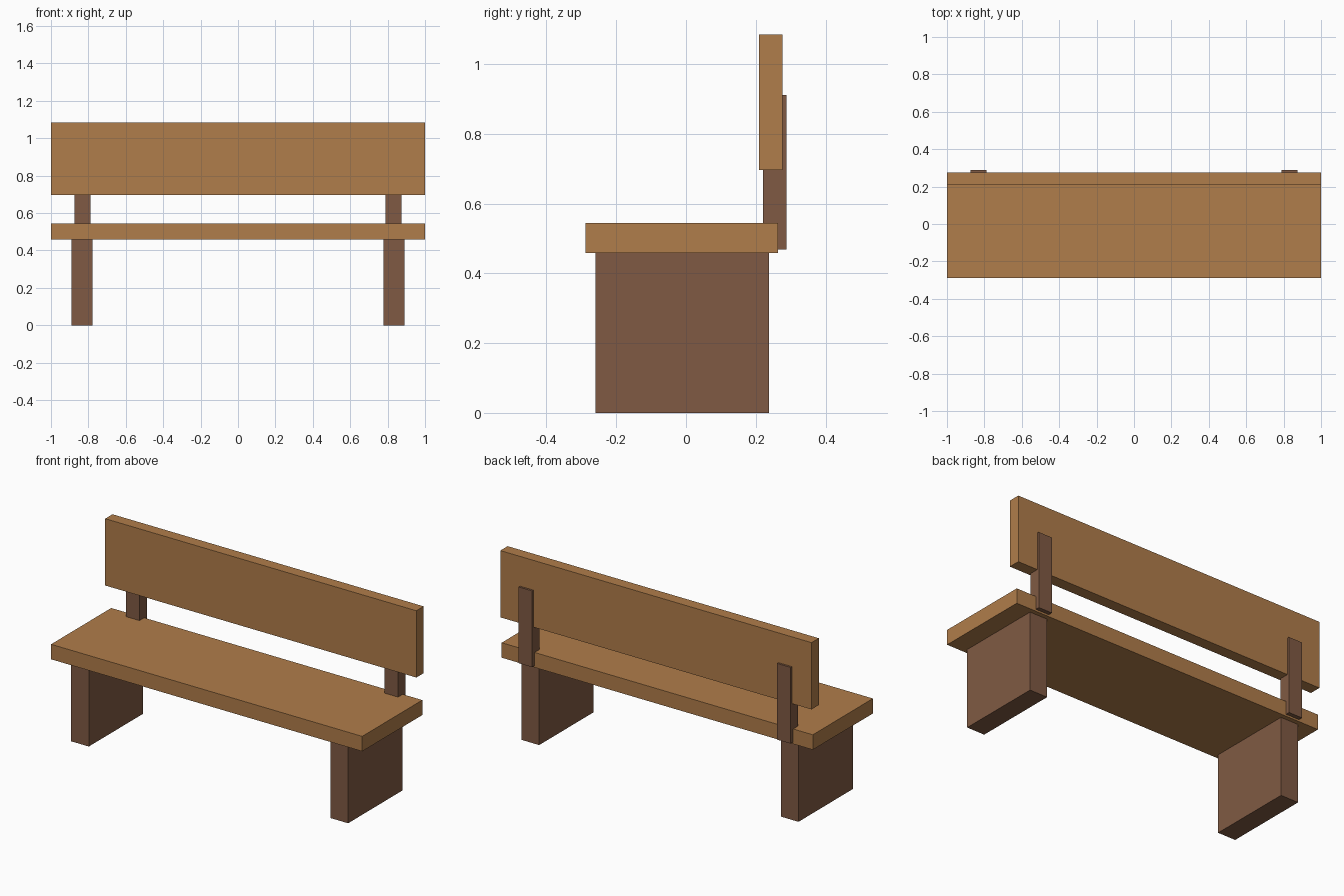
import bpy

if "Cube" in bpy.data.objects:
    bpy.data.objects.remove(bpy.data.objects["Cube"])


def material(name, rgb):
    mat = bpy.data.materials.new(name)
    mat.diffuse_color = (*rgb, 1)
    mat.use_nodes = True
    mat.node_tree.nodes["Principled BSDF"].inputs["Base Color"].default_value = mat.diffuse_color
    return mat


light_wood = material("light_wood", (0.434, 0.205, 0.069))
dark_wood = material("dark_wood", (0.216, 0.102, 0.056))


def box(name, x, y, z, mat):
    """Box spanning the given (min, max) range on each axis."""
    spans = (x, y, z)
    bpy.ops.mesh.primitive_cube_add(size=1, location=[(a + b) / 2 for a, b in spans])
    obj = bpy.context.object
    obj.name = name
    obj.scale = [b - a for a, b in spans]
    bpy.ops.object.transform_apply(location=False, rotation=False, scale=True)
    obj.data.materials.append(mat)
    return obj


# Planks
box("seat", (-1, 1), (-0.288, 0.264), (0.458, 0.545), light_wood)
box("backrest", (-1, 1), (0.209, 0.276), (0.697, 1.085), light_wood)

# Slab legs and backrest posts on both sides
for side, s in (("left", -1), ("right", 1)):
    leg_x = sorted((s * 0.777, s * 0.89))
    post_x = sorted((s * 0.788, s * 0.874))
    box(side + "_leg", leg_x, (-0.26, 0.238), (0, 0.458), dark_wood)
    box(side + "_back_post", post_x, (0.221, 0.288), (0.469, 0.912), dark_wood)
